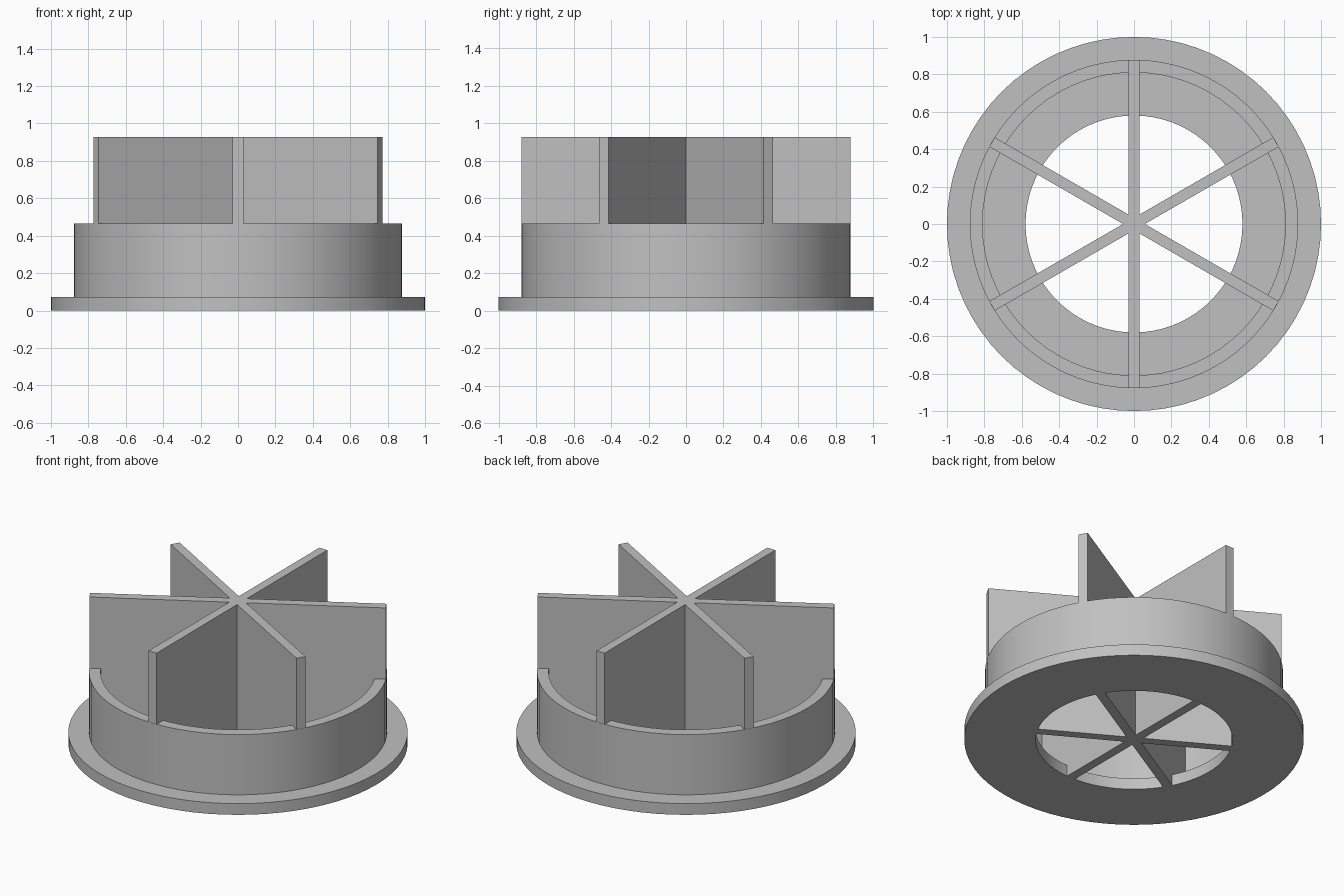
import bpy
import bmesh
from math import pi
from mathutils import Matrix, Vector

cube = bpy.data.objects.get("Cube")
if cube:
    bpy.data.objects.remove(cube, do_unlink=True)

# Main dimensions
HOLE, INNER, OUTER, FLANGE = 0.58, 0.81, 0.878, 1.0
FLOOR, RIM, TOP = 0.073, 0.465, 0.928
FIN_WIDTH = 0.058
SEGMENTS = 72

GREY = (0.53, 0.53, 0.53, 1)
grey = bpy.data.materials.new("plain grey")
grey.use_nodes = True
grey.diffuse_color = GREY
grey.node_tree.nodes["Principled BSDF"].inputs["Base Color"].default_value = GREY


def finish(bm, name):
    bmesh.ops.recalc_face_normals(bm, faces=bm.faces)
    mesh = bpy.data.meshes.new(name)
    bm.to_mesh(mesh)
    bm.free()
    mesh.materials.append(grey)
    obj = bpy.data.objects.new(name, mesh)
    bpy.context.collection.objects.link(obj)
    return obj


# Flanged collar: one closed profile lathed around z
profile = [(HOLE, 0), (FLANGE, 0), (FLANGE, FLOOR), (OUTER, FLOOR),
           (OUTER, RIM), (INNER, RIM), (INNER, FLOOR), (HOLE, FLOOR)]
bm = bmesh.new()
ring = [bm.verts.new((r, 0, z)) for r, z in profile]
edges = [bm.edges.new((a, b)) for a, b in zip(ring, ring[1:] + ring[:1])]
bmesh.ops.spin(bm, geom=ring + edges, cent=(0, 0, 0), axis=(0, 0, 1),
               angle=2 * pi, steps=SEGMENTS, use_merge=True)
bmesh.ops.remove_doubles(bm, verts=bm.verts, dist=0.0001)
collar = finish(bm, "flanged_collar")
bpy.ops.object.select_all(action="DESELECT")
collar.select_set(True)
bpy.context.view_layer.objects.active = collar
bpy.ops.object.shade_smooth_by_angle(angle=pi / 6)

# Cross fins: stepped outline that fits the hole, the bore and the rim
E = 0.003
half = [(HOLE + E, 0), (HOLE + E, FLOOR - E), (INNER + E, FLOOR - E),
        (INNER + E, RIM - E), (OUTER - E / 2, RIM - E), (OUTER - E / 2, TOP)]
outline = half + [(-x, z) for x, z in reversed(half)]
for i, name in enumerate(("front_back_fin", "left_fin", "right_fin")):
    bm = bmesh.new()
    face = bm.faces.new([bm.verts.new((x, -FIN_WIDTH / 2, z)) for x, z in outline])
    new = bmesh.ops.extrude_face_region(bm, geom=[face])["geom"]
    bmesh.ops.translate(bm, vec=Vector((0, FIN_WIDTH, 0)),
                        verts=[v for v in new if isinstance(v, bmesh.types.BMVert)])
    bm.transform(Matrix.Rotation(pi / 2 + i * pi / 3, 4, "Z"))
    finish(bm, name)
